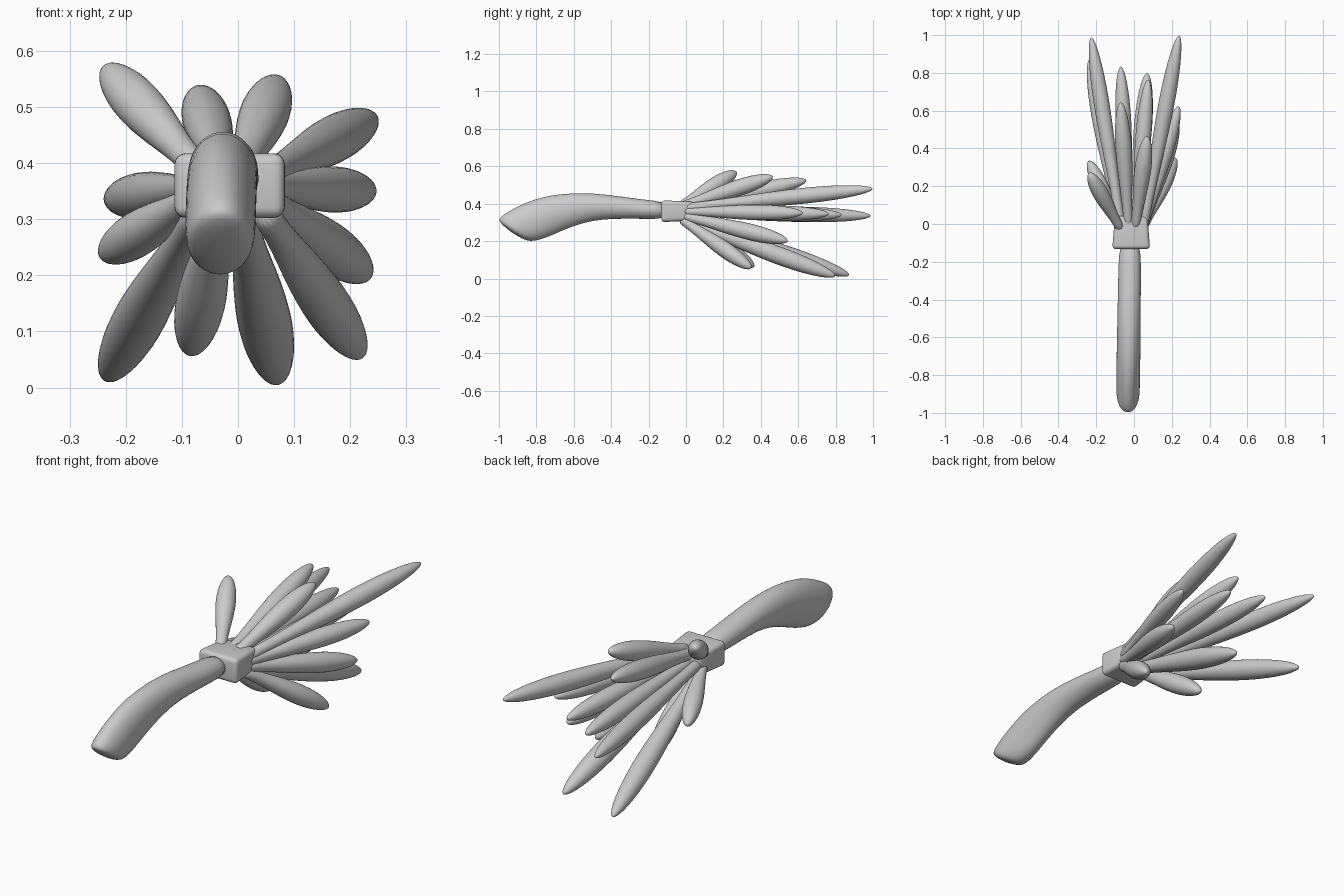
import bpy, bmesh, math
from mathutils import Vector

old = bpy.data.objects.get("Cube")
if old:
    bpy.data.objects.remove(old, do_unlink=True)

grey = bpy.data.materials.new("plain grey")
grey.use_nodes = True
grey.diffuse_color = (0.6, 0.6, 0.6, 1)
grey.node_tree.nodes["Principled BSDF"].inputs["Base Color"].default_value = (0.6, 0.6, 0.6, 1)


def finish(name, bm):
    bmesh.ops.recalc_face_normals(bm, faces=bm.faces[:])
    for face in bm.faces:
        face.smooth = True
    mesh = bpy.data.meshes.new(name)
    bm.to_mesh(mesh)
    bm.free()
    mesh.materials.append(grey)
    obj = bpy.data.objects.new(name, mesh)
    bpy.context.collection.objects.link(obj)
    return obj


def loft(name, sections, tip, sides=20):
    """Skin elliptical sections (centre, axis, axis) and close at a tip point."""
    bm = bmesh.new()
    rings = []
    for c, u, v in sections:
        angles = [2 * math.pi * i / sides for i in range(sides)]
        rings.append([bm.verts.new(c + u * math.cos(a) + v * math.sin(a)) for a in angles])
    for a, b in zip(rings, rings[1:]):
        for i in range(sides):
            j = (i + 1) % sides
            bm.faces.new((a[i], a[j], b[j], b[i]))
    bm.faces.new(rings[0])
    end = bm.verts.new(tip)
    for i in range(sides):
        bm.faces.new((rings[-1][i], rings[-1][(i + 1) % sides], end))
    return finish(name, bm)


# Curved handle: top y, top z, bottom y, bottom z, half width
outline = [
    (-0.08, 0.41, -0.08, 0.315, 0.058), (-0.25, 0.423, -0.25, 0.32, 0.06),
    (-0.42, 0.45, -0.38, 0.32, 0.061), (-0.57, 0.46, -0.50, 0.312, 0.062),
    (-0.74, 0.447, -0.62, 0.275, 0.063), (-0.87, 0.403, -0.70, 0.238, 0.063),
    (-0.965, 0.35, -0.775, 0.208, 0.063), (-0.995, 0.325, -0.82, 0.2, 0.06),
    (-1.0, 0.31, -0.845, 0.202, 0.053), (-0.985, 0.29, -0.875, 0.212, 0.036),
]
sections = []
for ty, tz, by, bz, w in outline:
    x = -0.02 + 0.012 * min(0, ty)
    top, bottom = Vector((x, ty, tz)), Vector((x, by, bz))
    sections.append(((top + bottom) / 2, Vector((w, 0, 0)), (top - bottom) / 2))
handle = loft("handle", sections, Vector((-0.03, -0.935, 0.248)), 32)
handle.modifiers.new("smooth", 'SUBSURF').levels = 1

# Square collar, tapering towards the fingers
bm = bmesh.new()
bmesh.ops.create_cube(bm, size=1)
for v in bm.verts:
    s = 0.86 if v.co.y > 0 else 1
    v.co = Vector((-0.015 + v.co.x * 0.2 * s, -0.045 + v.co.y * 0.175, 0.36 + v.co.z * 0.117 * s))
bmesh.ops.bevel(bm, geom=bm.edges[:], offset=0.02, segments=4, profile=0.5, affect='EDGES')
finish("collar", bm)

# Spreading fingers: tip x, y, z and greatest radius
tips = [
    (-0.237, 0.27, 0.57, 0.044), (-0.07, 0.645, 0.525, 0.045),
    (0.07, 0.465, 0.545, 0.046), (0.24, 1.0, 0.48, 0.044),
    (-0.227, 0.99, 0.335, 0.043), (-0.07, 0.835, 0.34, 0.043),
    (0.075, 0.765, 0.345, 0.043), (0.237, 0.625, 0.35, 0.043),
    (-0.24, 0.335, 0.235, 0.042), (0.23, 0.545, 0.2, 0.046),
    (-0.235, 0.875, 0.017, 0.048), (-0.085, 0.365, 0.062, 0.046),
    (0.07, 0.8, 0.012, 0.05), (0.22, 0.35, 0.055, 0.045),
]
shape = [(0, 0.6), (0.12, 0.55), (0.25, 0.65), (0.4, 0.83), (0.55, 0.97), (0.68, 1), (0.8, 0.91),
         (0.9, 0.7), (0.96, 0.46), (0.99, 0.22)]
for n, (x, y, z, r) in enumerate(tips):
    tip = Vector((x, y, z))
    root = Vector((-0.015 + 0.24 * (x + 0.015), -0.03, 0.36 + 0.13 * (z - 0.36)))
    axis = (tip - root).normalized()
    u = axis.cross(Vector((0, 0, 1))).normalized()
    v = u.cross(axis)
    rings = [(root.lerp(tip, t), u * r * k, v * r * k) for t, k in shape]
    finger = loft(f"finger_{n + 1}", rings, tip, 16)
    finger.modifiers.new("smooth", 'SUBSURF').levels = 1
